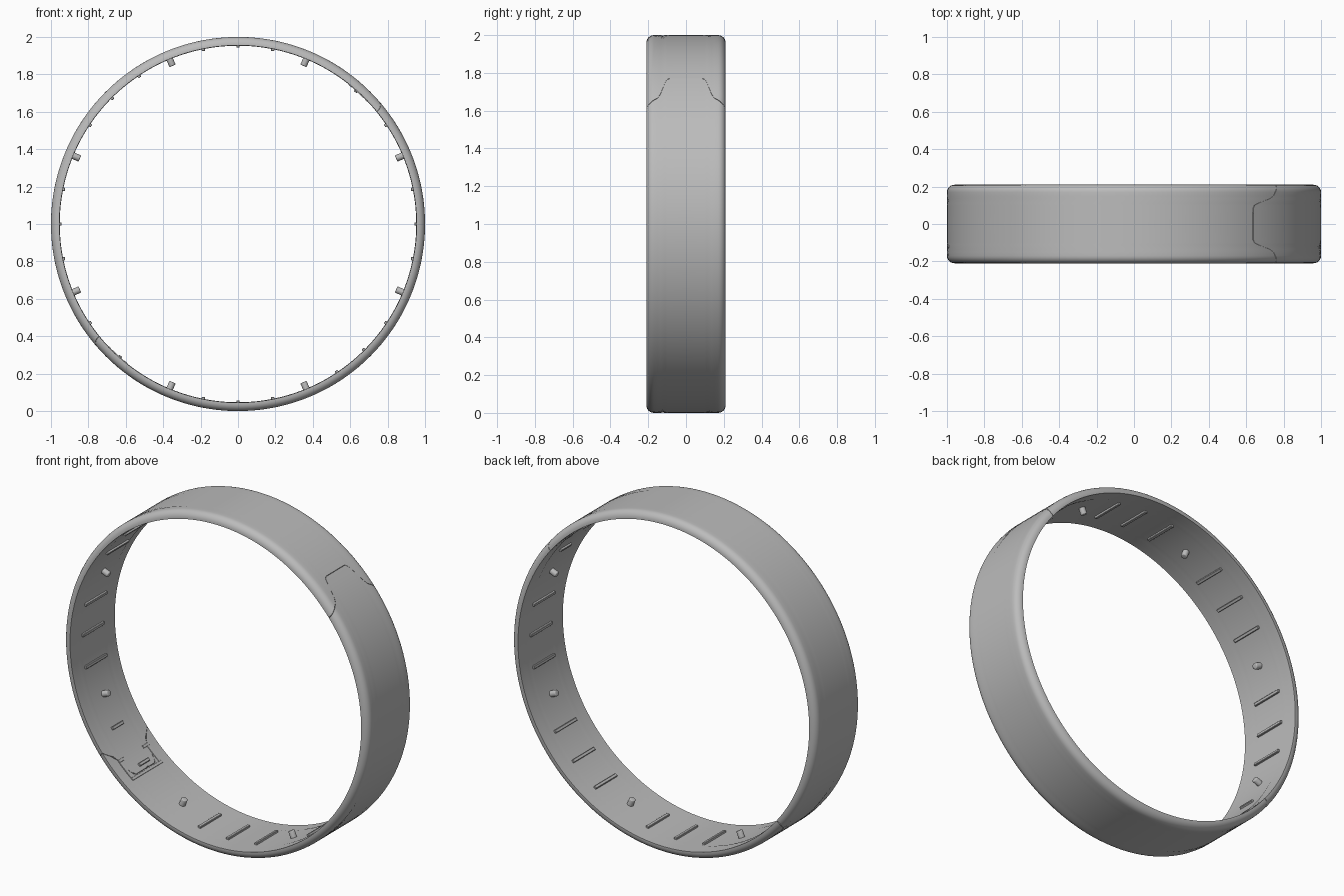
import bpy, bmesh, math
from mathutils import Matrix, Vector

cube = bpy.data.objects.get("Cube")
if cube:
    bpy.data.objects.remove(cube)

R_OUT, R_IN, HALF_W, ROUND = 1.0, 0.955, 0.21, 0.04
CENTRE = Vector((0, 0, 1))

grey = bpy.data.materials.new("plain grey")
grey.use_nodes = True
colour = (0.5, 0.5, 0.5, 1)
grey.diffuse_color = colour
grey.node_tree.nodes["Principled BSDF"].inputs["Base Color"].default_value = colour


def polar(r, deg, y):
    a = math.radians(deg)
    return CENTRE + Vector((r * math.cos(a), y, r * math.sin(a)))


def finish(bm, name, angle=35):
    bmesh.ops.recalc_face_normals(bm, faces=bm.faces)
    mesh = bpy.data.meshes.new(name)
    bm.to_mesh(mesh)
    bm.free()
    mesh.materials.append(grey)
    ob = bpy.data.objects.new(name, mesh)
    bpy.context.collection.objects.link(ob)
    bpy.ops.object.select_all(action="DESELECT")
    ob.select_set(True)
    bpy.context.view_layer.objects.active = ob
    bpy.ops.object.shade_smooth_by_angle(angle=math.radians(angle))
    return ob


# Tongue-shaped joint: joint angle as a function of distance from the middle
SEAM = [(0, 50.4), (0.085, 50.4), (0.1, 49.9), (0.11, 48.6), (0.135, 43.5),
        (0.15, 41.8), (0.17, 41.0), (HALF_W, 39.0)]


def seam_angle(y):
    y = abs(y)
    for (y0, a0), (y1, a1) in zip(SEAM, SEAM[1:]):
        if y <= y1 + 1e-6:
            return a0 + (a1 - a0) * (y - y0) / (y1 - y0)
    return SEAM[-1][1]


# Band cross-section: flat inside, rounded outer corners
corner = [(HALF_W - ROUND + ROUND * math.sin(t), R_OUT - ROUND + ROUND * math.cos(t))
          for t in (math.pi / 2 * i / 6 for i in range(7))]
flat = [y for y, _ in SEAM if y < HALF_W - ROUND - 0.001]
half = [(y, R_OUT) for y in flat] + corner
outer = [(-y, r) for y, r in reversed(half[1:])] + half
inner = [(y, R_IN) for y, _ in reversed(SEAM)] + [(-y, R_IN) for y, _ in SEAM[1:]]
profile = outer + inner


def band_half(name, turn, steps=72, gap=0.16):
    bm = bmesh.new()
    rings = []
    for i in range(steps + 1):
        ring = []
        for y, r in profile:
            deg = turn + seam_angle(y) + gap / 2 + (180 - gap) * i / steps
            ring.append(bm.verts.new(polar(r, deg, y)))
        rings.append(ring)
    n = len(profile)
    for a, b in zip(rings, rings[1:]):
        for j in range(n):
            k = (j + 1) % n
            bm.faces.new((a[j], a[k], b[k], b[j]))
    # End walls join matching points of the outer and inner lines
    for ring in (rings[0], rings[-1]):
        bm.faces.new(ring)
    return finish(bm, name)


band_half("upper_band", 0)
band_half("lower_band", 180)


def block(name, deg, y, length, width, height):
    """Raised bar on the inner wall, running across the band."""
    bm = bmesh.new()
    bmesh.ops.create_cube(bm, size=1)
    sink = 0.004
    bmesh.ops.scale(bm, verts=bm.verts, vec=(height + sink, length, width))
    bmesh.ops.bevel(bm, geom=bm.edges[:], offset=min(height, width) * 0.2,
                    segments=1, affect="EDGES")
    spot = polar(R_IN - (height - sink) / 2, deg, y)
    turn = Matrix.Rotation(-math.radians(deg), 4, "Y")
    bm.transform(Matrix.Translation(spot) @ turn)
    return finish(bm, name)


# Grip ribs, in groups of three between the pegs
for quarter in range(4):
    for step in (-1, 0, 1):
        block("grip_rib", quarter * 90 + step * 11.25, 0, 0.2, 0.018, 0.012)
for side in (135, 315):
    for step in (-1, 0, 1):
        block("grip_rib", side + step * 11.25, 0, 0.2, 0.018, 0.012)

# Joint area: short ribs and a low U-shaped catch frame
for base in (0, 180):
    block("short_rib", base + 33.75, 0, 0.1, 0.018, 0.012)
    block("short_rib", base + 48.4, 0.02, 0.09, 0.018, 0.012)
    block("catch_base", base + 51.2, 0, 0.28, 0.016, 0.005)
    for y in (-0.13, 0.13):
        block("catch_arm", base + 47.6, y, 0.02, 0.11, 0.005)
        block("catch_foot", base + 44.0, y * 0.88, 0.05, 0.016, 0.005)

# Round pegs with softened tips
for i in range(8):
    deg = 22.5 + 45 * i
    bm = bmesh.new()
    rad, length = 0.018, 0.045
    bmesh.ops.create_cone(bm, cap_ends=True, segments=24, radius1=rad,
                          radius2=rad, depth=length)
    tip = [e for e in bm.edges if all(v.co.z > 0 for v in e.verts)]
    bmesh.ops.bevel(bm, geom=tip, offset=0.005, segments=3, affect="EDGES", profile=0.5)
    inward = polar(0, deg, 0) - polar(1, deg, 0)
    spin = inward.to_track_quat("Z", "Y").to_matrix().to_4x4()
    bm.transform(Matrix.Translation(polar(R_IN - length / 2 + 0.005, deg, 0)) @ spin)
    finish(bm, "peg")
